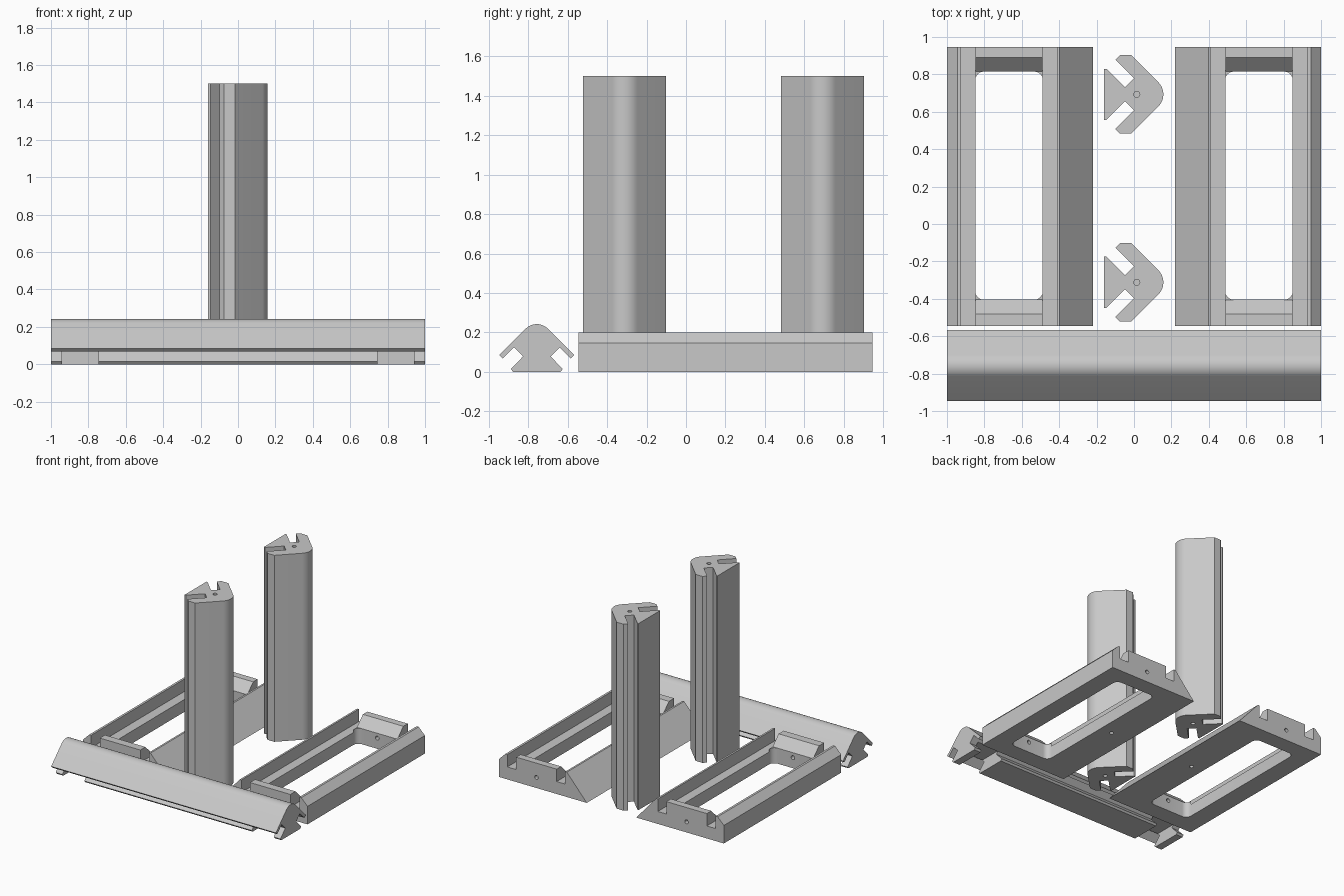
import bpy, bmesh, math
from mathutils import Vector

if "Cube" in bpy.data.objects:
    bpy.data.objects.remove(bpy.data.objects["Cube"], do_unlink=True)

GREY = (0.58, 0.58, 0.58, 1)
mat = bpy.data.materials.new("plain_grey")
mat.use_nodes = True
mat.diffuse_color = GREY
mat.node_tree.nodes["Principled BSDF"].inputs["Base Color"].default_value = GREY

# How a profile point (u, v) and a distance d along the extrusion become x, y, z
AXES = {
    "X": lambda u, v, d: (d, u, v),
    "Y": lambda u, v, d: (u, d, v),
    "Z": lambda u, v, d: (u, v, d),
}


def prism(name, profile, axis, start, end):
    """Extrude a closed profile along an axis."""
    bm = bmesh.new()
    to3d = AXES[axis]
    face = bm.faces.new([bm.verts.new(to3d(u, v, start)) for u, v in profile])
    new = bmesh.ops.extrude_face_region(bm, geom=[face])["geom"]
    shift = Vector(to3d(0, 0, end - start))
    bmesh.ops.translate(bm, verts=[g for g in new if isinstance(g, bmesh.types.BMVert)], vec=shift)
    bmesh.ops.recalc_face_normals(bm, faces=bm.faces)
    mesh = bpy.data.meshes.new(name)
    bm.to_mesh(mesh)
    bm.free()
    mesh.materials.append(mat)
    obj = bpy.data.objects.new(name, mesh)
    bpy.context.collection.objects.link(obj)
    return obj


def arc(cu, cv, r, a0, a1, n):
    angles = [math.radians(a0 + (a1 - a0) * i / n) for i in range(n + 1)]
    return [(cu + r * math.cos(a), cv + r * math.sin(a)) for a in angles]


def box(u0, u1, v0, v1):
    return [(u0, v0), (u1, v0), (u1, v1), (u0, v1)]


def rounded_box(u0, u1, v0, v1, r):
    return (arc(u0 + r, v0 + r, r, 180, 270, 6) + arc(u1 - r, v0 + r, r, 270, 360, 6)
            + arc(u1 - r, v1 - r, r, 0, 90, 6) + arc(u0 + r, v1 - r, r, 90, 180, 6))


def bore(u, v, axis, start, end):
    return prism("bore_cutter", arc(u, v, 0.016, 0, 337.5, 15), axis, start, end)


def cut(obj, cutters):
    """Subtract each cutter, apply, and remove the cutters."""
    for c in cutters:
        c.hide_render = True
        m = obj.modifiers.new("cut", "BOOLEAN")
        m.operation, m.solver, m.object = "DIFFERENCE", "EXACT", c
    bpy.context.view_layer.update()
    done = bpy.data.meshes.new_from_object(obj.evaluated_get(bpy.context.evaluated_depsgraph_get()))
    obj.modifiers.clear()
    obj.data = done
    for c in cutters:
        bpy.data.objects.remove(c, do_unlink=True)


def smooth(obj):
    bpy.ops.object.select_all(action="DESELECT")
    obj.select_set(True)
    bpy.context.view_layer.objects.active = obj
    bpy.ops.object.shade_smooth_by_angle(angle=math.radians(25))


# Front beam: rounded ridge, two slanted slots and a flat foot
BEAM_Y = -0.757
half = [(0.19, 0.085), (0.172, 0.068), (0.116, 0.124), (0.07, 0.078), (0.132, 0.014), (0.12, 0)]
ridge = arc(0, 0.162, 0.08, 135, 45, 12)
section = ridge + half + [(-u, v) for u, v in reversed(half)]
beam = prism("front_beam", [(u + BEAM_Y, v) for u, v in section], "X", -1, 1)
gaps = []
for side in (-1, 1):
    xs = sorted((side * 0.745, side * 0.94))
    gaps.append(prism("foot_gap", box(BEAM_Y - 0.3, BEAM_Y + 0.3, -0.05, 0.1), "Y", -1, 0))
    bpy.data.objects.remove(gaps.pop(), do_unlink=True)
    gaps.append(prism("foot_gap", box(xs[0], xs[1], -0.05, 0.1), "Y", BEAM_Y - 0.14, BEAM_Y + 0.14))
cut(beam, gaps)
smooth(beam)

# Upright posts: rounded nose toward +x, slanted slots on the other side
nose = arc(0.065, 0, 0.092, -45, 45, 12)
half = [(-0.015, 0.21), (-0.075, 0.21), (-0.1, 0.185), (0, 0.085), (-0.048, 0.037),
        (-0.148, 0.137), (-0.16, 0.137)]
section = nose + half + [(u, -v) for u, v in reversed(half)]
for name, y in (("front_post", -0.312), ("back_post", 0.693)):
    post = prism(name, [(u, v + y) for u, v in section], "Z", 0, 1.5)
    cut(post, [bore(0.015, y, "Z", -0.05, 0.12), bore(0.015, y, "Z", 1.38, 1.55)])
    smooth(post)

# Base frames: grooved rails with sloped end blocks round an opening
FRONT, BACK = -0.545, 0.947
rails = [(0.22, 0), (0.397, 0.2), (0.412, 0.2), (0.412, 0.1), (0.488, 0.1), (0.488, 0.2),
         (0.848, 0.2), (0.848, 0.1), (0.927, 0.1), (0.927, 0.2), (0.945, 0.2), (1, 0.145), (1, 0)]
for name, s in (("left_frame", 1), ("right_frame", -1)):
    frame = prism(name, [(s * u, v) for u, v in rails], "Y", FRONT, BACK)
    x0, x1 = sorted((s * 0.488, s * 0.848))
    slope = [(-0.405, 0.125), (0.815, 0.125), (0.94, 0.25), (-0.53, 0.25)]
    mid = s * 0.668
    cut(frame, [
        prism("opening", rounded_box(x0, x1, -0.405, 0.815, 0.045), "Z", -0.05, 0.3),
        prism("block_slopes", slope, "X", x0 - 0.03, x1 + 0.03),
    ])
    cut(frame, [
        bore(mid, 0.085, "Y", FRONT - 0.05, FRONT + 0.2),
        bore(mid, 0.085, "Y", BACK - 0.2, BACK + 0.05),
        bore(s * 0.385, 0.2, "Z", -0.05, 0.1),
    ])
    smooth(frame)
